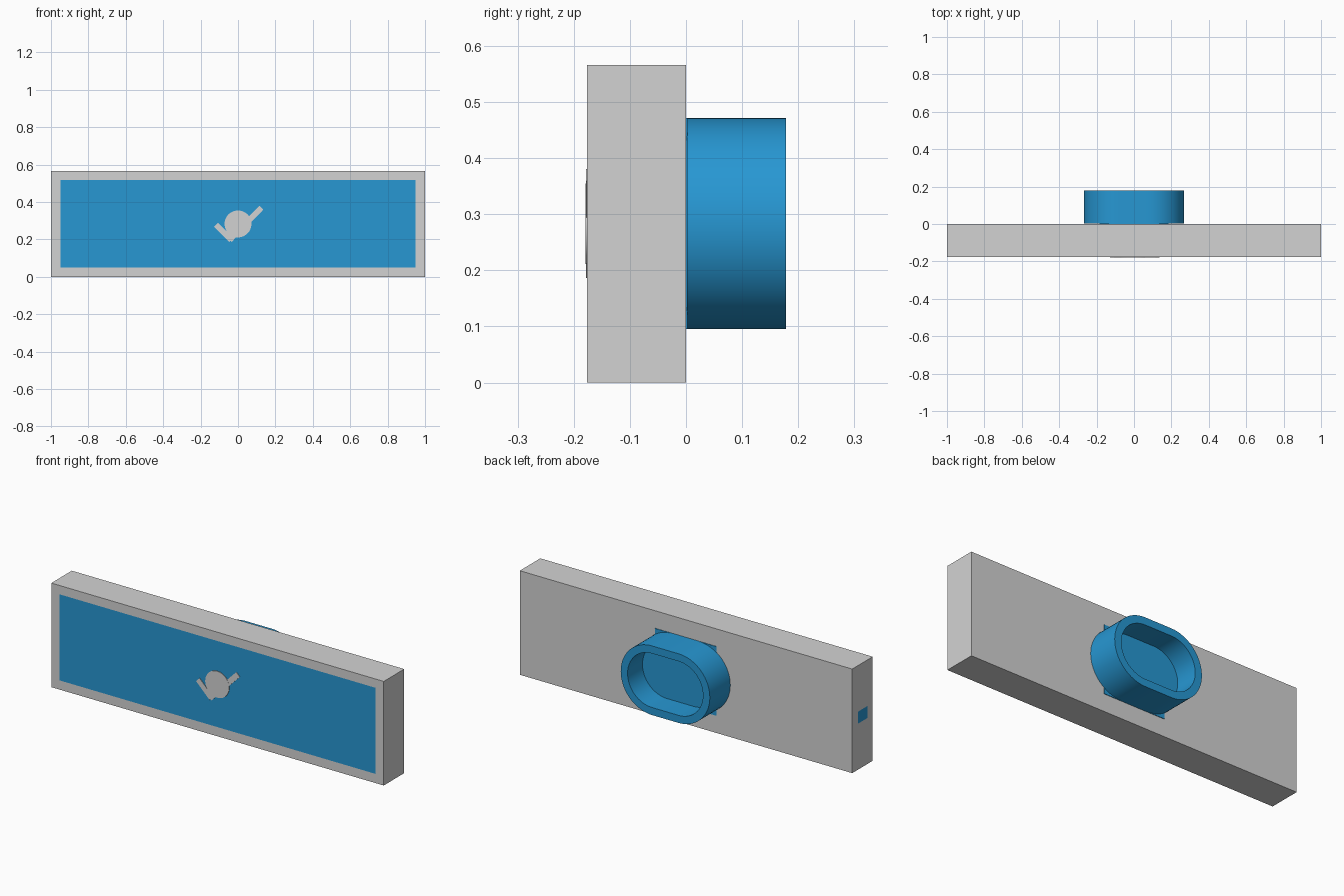
import bpy, bmesh, math
from mathutils import Matrix, Vector

if "Cube" in bpy.data.objects:
    bpy.data.objects.remove(bpy.data.objects["Cube"], do_unlink=True)


def material(name, rgb):
    m = bpy.data.materials.new(name)
    m.use_nodes = True
    m.diffuse_color = (*rgb, 1)
    m.node_tree.nodes["Principled BSDF"].inputs["Base Color"].default_value = (*rgb, 1)
    return m


GRAY = material("light gray", (0.65, 0.65, 0.65))
BLUE = material("bright blue", (0.02, 0.31, 0.65))

FRONT = -0.176   # front plane of the slab
HEIGHT = 0.566
MID = HEIGHT / 2


def finish(name, bm, *mats, smooth=False):
    bmesh.ops.recalc_face_normals(bm, faces=bm.faces)
    me = bpy.data.meshes.new(name)
    bm.to_mesh(me)
    bm.free()
    for m in mats:
        me.materials.append(m)
    ob = bpy.data.objects.new(name, me)
    bpy.context.collection.objects.link(ob)
    if smooth:
        bpy.ops.object.select_all(action='DESELECT')
        ob.select_set(True)
        bpy.context.view_layer.objects.active = ob
        bpy.ops.object.shade_smooth_by_angle(angle=math.radians(35))
    return ob


def add_box(bm, lo, hi):
    lo, hi = Vector(lo), Vector(hi)
    m = Matrix.Translation((lo + hi) / 2) @ Matrix.Diagonal((*(hi - lo), 1))
    return bmesh.ops.create_cube(bm, size=1, matrix=m)["verts"]


def inset_rect(bm, normal, lo, hi):
    """Cut a blue rectangle into the slab face that looks along normal."""
    face = next(f for f in bm.faces if f.normal.dot(Vector(normal)) > 0.99)
    bmesh.ops.inset_region(bm, faces=[face], thickness=0.02)
    mid = face.calc_center_median()
    for v in face.verts:
        for i in range(3):
            if not normal[i]:
                v.co[i] = hi[i] if v.co[i] > mid[i] else lo[i]
    face.material_index = 1


# Slab with a blue front panel and a small blue mark on its right end
bm = bmesh.new()
add_box(bm, (-1, FRONT, 0), (1, 0, HEIGHT))
bm.normal_update()
inset_rect(bm, (0, -1, 0), (-0.95, 0, 0.05), (0.95, 0, HEIGHT - 0.048))
inset_rect(bm, (-1, 0, 0), (0, -0.13, 0.25), (0, -0.05, 0.315))
finish("slab", bm, GRAY, BLUE)

# Thin square base of the back socket
bm = bmesh.new()
add_box(bm, (-0.185, -0.001, MID - 0.188), (0.185, 0.003, MID + 0.188))
finish("socket_base", bm, BLUE)


def oval(bm, radius, y, half=0.08, n=32):
    """Ring of vertices round a straight-sided oval."""
    ring = []
    for side in (1, -1):
        for i in range(n + 1):
            a = math.pi * i / n - side * math.pi / 2
            ring.append(bm.verts.new((side * half + radius * math.cos(a), y,
                                      MID + radius * math.sin(a))))
    return ring


# Hollow oval socket on the back
bm = bmesh.new()
rings = [oval(bm, r, y) for r, y in
         ((0.188, 0.002), (0.188, 0.178), (0.147, 0.178), (0.147, 0.05))]
for a, b in zip(rings, rings[1:]):
    for i in range(len(a)):
        j = (i + 1) % len(a)
        bm.faces.new((a[i], a[j], b[j], b[i]))
bm.faces.new(rings[0])
bm.faces.new(rings[-1])
finish("oval_socket", bm, BLUE, smooth=True)

# Raised disc on the front panel
bm = bmesh.new()
bmesh.ops.create_cone(bm, cap_ends=True, segments=48, radius1=0.072, radius2=0.072,
                      depth=0.005, matrix=Matrix.Translation((0, FRONT - 0.0005, MID))
                      @ Matrix.Rotation(math.pi / 2, 4, 'X'))
finish("front_disc", bm, GRAY, smooth=True)


# Slanted bars behind and beside the disc
def bar(name, start, end, width):
    a, b = Vector(start), Vector(end)
    d = b - a
    c = (a + b) / 2
    bm = bmesh.new()
    verts = add_box(bm, (-d.length / 2, -0.002, -width / 2), (d.length / 2, 0.002, width / 2))
    m = Matrix.Translation((c.x, FRONT - 0.0005, c.y)) @ \
        Matrix.Rotation(-math.atan2(d.y, d.x), 4, 'Y')
    bmesh.ops.transform(bm, matrix=m, verts=verts)
    finish(name, bm, GRAY)


bar("long_bar", (-0.045, 0.197), (0.125, 0.37), 0.03)
bar("short_bar", (-0.117, 0.278), (-0.036, 0.197), 0.03)
